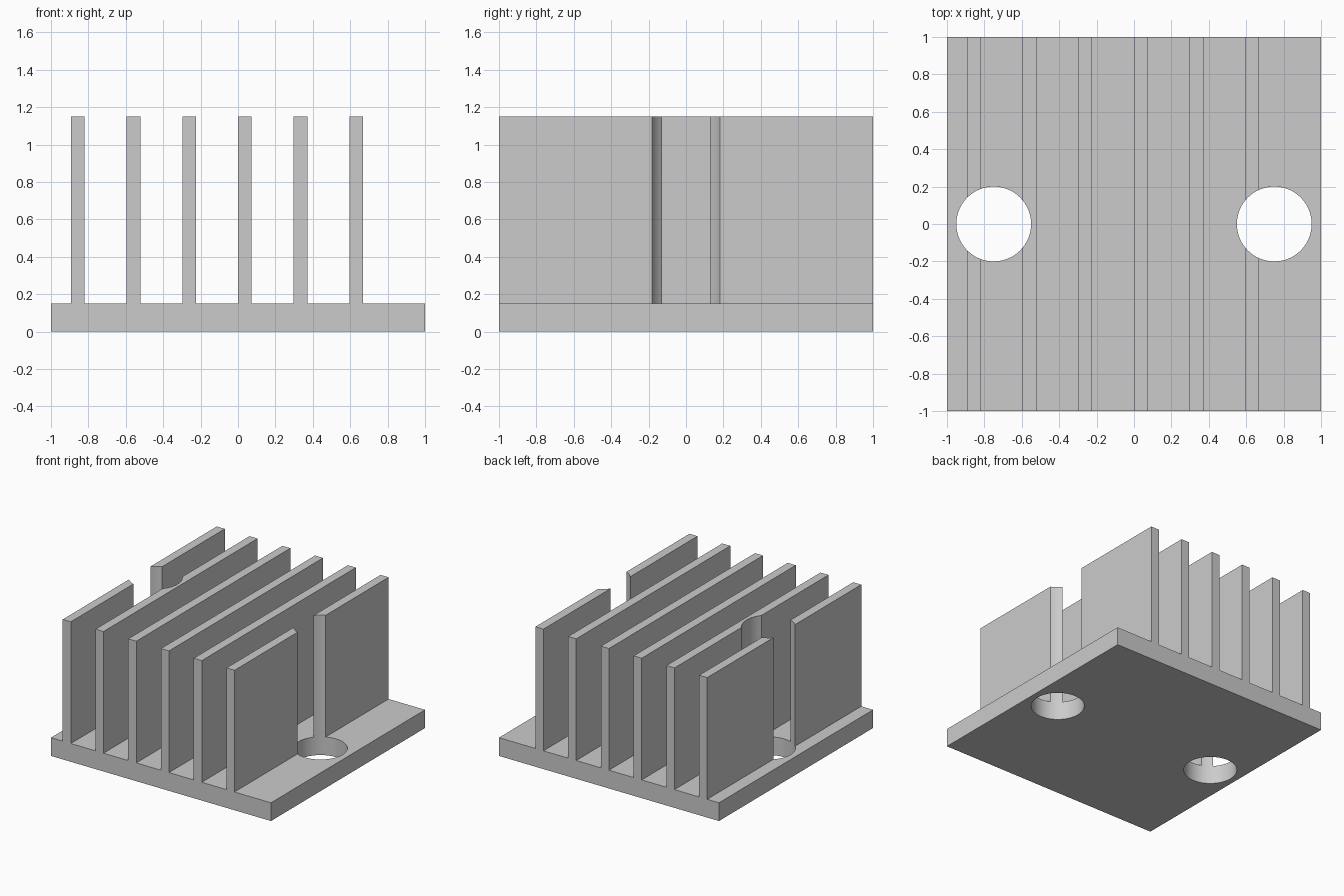
import bpy
import bmesh

cube = bpy.data.objects.get("Cube")
if cube:
    bpy.data.objects.remove(cube, do_unlink=True)

BASE_TOP, FIN_TOP = 0.15, 1.15
FIN_COUNT, FIN_START, FIN_PITCH, FIN_WIDTH = 6, -0.893, 0.2977, 0.073
HOLE_X, HOLE_RADIUS = 0.75, 0.2

metal = bpy.data.materials.new("grey metal")
metal.use_nodes = True
grey = (0.6, 0.6, 0.6, 1)
metal.diffuse_color = grey
metal.node_tree.nodes["Principled BSDF"].inputs["Base Color"].default_value = grey


def make_object(name, bm):
    bmesh.ops.recalc_face_normals(bm, faces=bm.faces)
    mesh = bpy.data.meshes.new(name)
    bm.to_mesh(mesh)
    bm.free()
    mesh.materials.append(metal)
    obj = bpy.data.objects.new(name, mesh)
    bpy.context.collection.objects.link(obj)
    return obj


# Comb profile: base plate with upright fins, extruded front to back
profile = [(-1, 0), (-1, BASE_TOP)]
for i in range(FIN_COUNT):
    left = FIN_START + i * FIN_PITCH
    right = left + FIN_WIDTH
    profile += [(left, BASE_TOP), (left, FIN_TOP), (right, FIN_TOP), (right, BASE_TOP)]
profile += [(1, BASE_TOP), (1, 0)]

bm = bmesh.new()
face = bm.faces.new([bm.verts.new((x, -1, z)) for x, z in profile])
extruded = bmesh.ops.extrude_face_region(bm, geom=[face])["geom"]
bmesh.ops.translate(bm, vec=(0, 2, 0),
                    verts=[v for v in extruded if isinstance(v, bmesh.types.BMVert)])
heat_sink = make_object("heat_sink", bm)

# Screw holes cut through the plate and the fins above it
for side, x in (("right", -HOLE_X), ("left", HOLE_X)):
    bm = bmesh.new()
    bmesh.ops.create_cone(bm, cap_ends=True, segments=64, radius1=HOLE_RADIUS,
                          radius2=HOLE_RADIUS, depth=4)
    cutter = make_object(side + "_hole_cutter", bm)
    cutter.location.x = x
    cutter.hide_render = True
    cutter.hide_viewport = True
    cut = heat_sink.modifiers.new(side + "_hole", "BOOLEAN")
    cut.operation = "DIFFERENCE"
    cut.solver = "EXACT"
    cut.object = cutter

# Apply the cuts, then smooth only the round walls
bpy.context.view_layer.objects.active = heat_sink
heat_sink.select_set(True)
for name in [m.name for m in heat_sink.modifiers]:
    bpy.ops.object.modifier_apply(modifier=name)
for obj in [o for o in bpy.data.objects if o.name.endswith("_hole_cutter")]:
    bpy.data.objects.remove(obj, do_unlink=True)
bpy.ops.object.shade_smooth_by_angle(angle=0.5)
